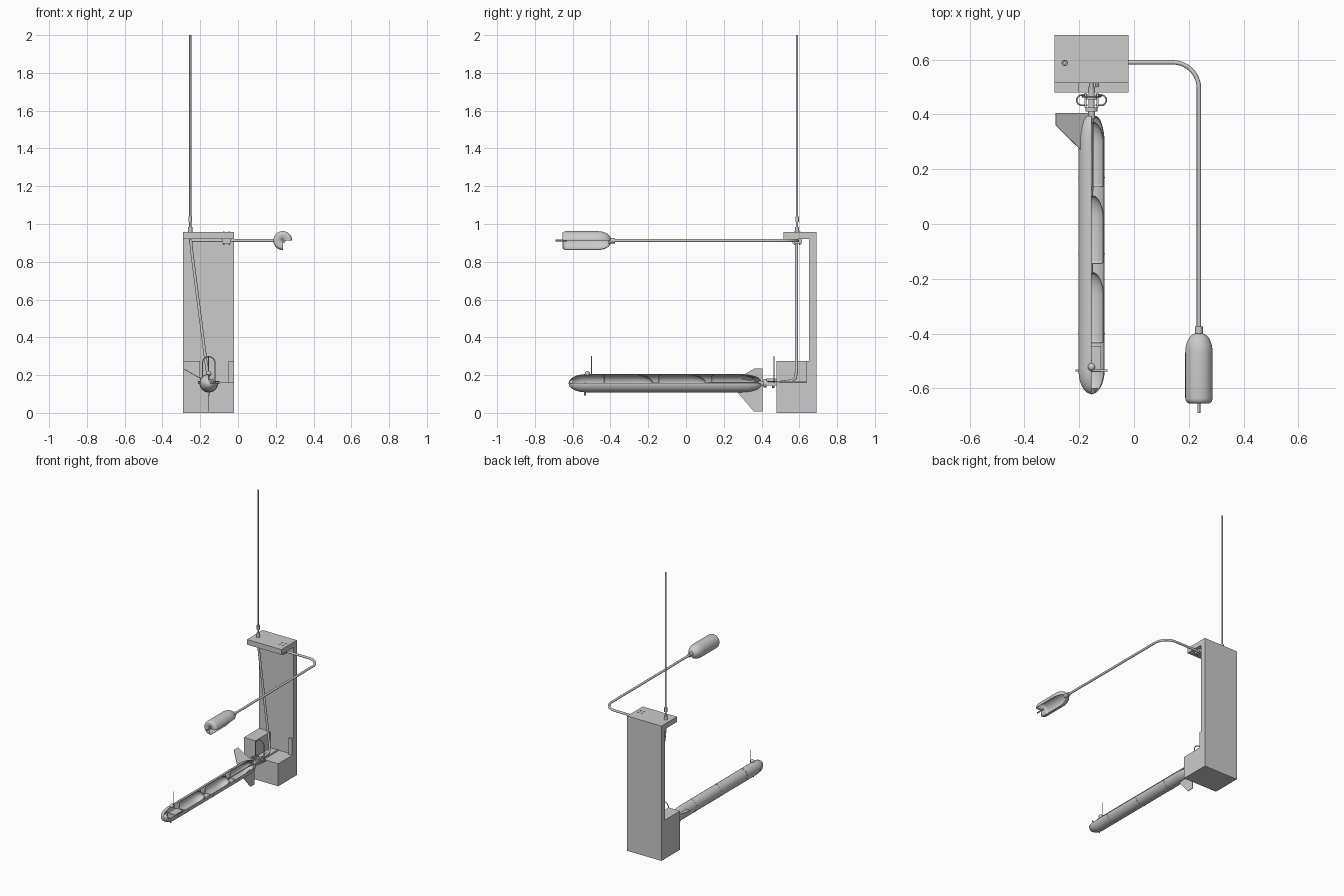
import bpy, bmesh, math
from mathutils import Vector

if "Cube" in bpy.data.objects:
    bpy.data.objects.remove(bpy.data.objects["Cube"])

AX, AZ = -0.155, 0.157       # axis of the long lower hull
PX, PZ = 0.237, 0.912        # axis of the raised pod


def finish(name, bm, smooth=True):
    bmesh.ops.recalc_face_normals(bm, faces=bm.faces)
    me = bpy.data.meshes.new(name)
    bm.to_mesh(me)
    bm.free()
    ob = bpy.data.objects.new(name, me)
    bpy.context.collection.objects.link(ob)
    if smooth:
        bpy.ops.object.select_all(action='DESELECT')
        bpy.context.view_layer.objects.active = ob
        ob.select_set(True)
        bpy.ops.object.shade_smooth_by_angle(angle=math.radians(35))
    return ob


def prism(name, pts, offset):
    """Extrude a flat polygon along an offset vector."""
    bm = bmesh.new()
    f = bm.faces.new([bm.verts.new(p) for p in pts])
    r = bmesh.ops.extrude_face_region(bm, geom=[f])
    bmesh.ops.translate(bm, vec=Vector(offset),
                        verts=[v for v in r['geom'] if isinstance(v, bmesh.types.BMVert)])
    return finish(name, bm, False)


def box(name, lo, hi):
    (x0, y0, z0), (x1, y1, z1) = lo, hi
    return prism(name, [(x0, y0, z0), (x1, y0, z0), (x1, y1, z0), (x0, y1, z0)], (0, 0, z1 - z0))


def lathe(name, profile, cx, cz, a0=0, a1=360, steps=36, wall=0):
    """Revolve (y, radius) points about a y-parallel axis over an angle range."""
    bm = bmesh.new()
    full = a1 - a0 >= 360
    n = steps if full else steps + 1
    cols = []
    for i in range(n):
        a = math.radians(a0 + (a1 - a0) * i / steps)
        cols.append([bm.verts.new((cx + r * math.cos(a), y, cz + r * math.sin(a)))
                     for y, r in profile])
    for i in range(steps):
        a, b = cols[i], cols[(i + 1) % n]
        for j in range(len(profile) - 1):
            bm.faces.new((a[j], b[j], b[j + 1], a[j + 1]))
    bmesh.ops.remove_doubles(bm, verts=bm.verts, dist=1e-6)
    ob = finish(name, bm)
    if wall:
        m = ob.modifiers.new('wall', 'SOLIDIFY')
        m.thickness = wall
        m.offset = -1
    return ob


def arc(y0, y1, r0, r1, n=8, convex_end=True):
    """Elliptical profile from (y0, r0) to (y1, r1)."""
    out = []
    for i in range(n + 1):
        t = math.pi / 2 * i / n
        if convex_end:
            out.append((y0 + (y1 - y0) * math.sin(t), r1 + (r0 - r1) * math.cos(t)))
        else:
            out.append((y0 + (y1 - y0) * (1 - math.cos(t)), r0 + (r1 - r0) * math.sin(t)))
    return out


def tube(name, pts, r, cyclic=False):
    cu = bpy.data.curves.new(name, 'CURVE')
    cu.dimensions = '3D'
    cu.bevel_depth = r
    cu.bevel_resolution = 3
    cu.use_fill_caps = True
    s = cu.splines.new('POLY')
    s.points.add(len(pts) - 1)
    for p, q in zip(s.points, pts):
        p.co = (*q, 1)
    s.use_cyclic_u = cyclic
    s.use_smooth = True
    ob = bpy.data.objects.new(name, cu)
    bpy.context.collection.objects.link(ob)
    return ob


def bend(c, u, v, r, a0, a1, n=10):
    """Points on an arc in the plane of u and v."""
    c, u, v = Vector(c), Vector(u), Vector(v)
    return [c + r * (math.cos(t) * u + math.sin(t) * v)
            for t in (math.radians(a0 + (a1 - a0) * i / n) for i in range(n + 1))]


X, Y, Z = (1, 0, 0), (0, 1, 0), (0, 0, 1)

# Tower: back wall and top shelf in one profile, stepped base in front
prism('tower', [(-0.29, 0.69, 0), (-0.29, 0.65, 0), (-0.29, 0.65, 0.92), (-0.29, 0.515, 0.92),
                (-0.29, 0.515, 0.957), (-0.29, 0.69, 0.957)], (0.27, 0, 0))
box('base_block', (-0.29, 0.48, 0), (-0.02, 0.65, 0.16))
box('base_left_wall', (-0.29, 0.48, 0.16), (-0.2, 0.65, 0.275))
box('base_right_post', (-0.05, 0.637, 0.16), (-0.02, 0.65, 0.275))

# Mast with collar
tube('mast', [(-0.253, 0.588, 0.9), (-0.253, 0.588, 2.0)], 0.006)
tube('mast_collar', [(-0.253, 0.588, 0.955), (-0.253, 0.588, 0.985)], 0.012)
tube('mast_sleeve', [(-0.253, 0.588, 1.01), (-0.253, 0.588, 1.04)], 0.01)

# Shelf screws and arm bracket
for x in (-0.075, -0.047):
    for y in (0.575, 0.603):
        tube('shelf_screw', [(x, y, 0.89), (x, y, 0.959)], 0.004)
box('arm_bracket', (-0.085, 0.565, 0.897), (-0.037, 0.613, 0.92))

# Bent arm
tube('arm', [(-0.25, 0.59, PZ)] + bend((PX - 0.095, 0.495, PZ), X, Y, 0.095, 90, 0, 14)
     + [(PX, -0.39, PZ)], 0.008)

# Cutaway pod, lower right quarter open
lathe('pod_shell', [(-0.655, 0.004)] + arc(-0.655, -0.635, 0.035, 0.05, 6, False)
      + arc(-0.47, -0.40, 0.05, 0.012, 10), PX, PZ, 0, 270, 36, 0.003)
lathe('pod_neck', [(-0.41, 0), (-0.41, 0.014), (-0.375, 0.014), (-0.375, 0)], PX, PZ, steps=16)
tube('pod_pin', [(PX, -0.69, PZ), (PX, -0.63, PZ)], 0.005)

# Cutaway hull, upper right quarter open
lathe('hull_shell', arc(-0.62, -0.53, 0.002, 0.048, 10, False) + arc(0.29, 0.395, 0.048, 0.014, 10),
      AX, AZ, 90, 360, 40, 0.003)
lathe('nose_tip', [(-0.622, 0), (-0.618, 0.011), (-0.598, 0.022), (-0.598, 0)], AX, AZ, steps=16)

# Inner tanks: flat near end, domed far end
for y0, y1 in ((-0.435, -0.175), (-0.145, 0.105), (0.135, 0.375)):
    lathe('inner_tank', [(y0, 0.001), (y0, 0.036)] + arc(y0, y0 + 0.012, 0.036, 0.044, 4, False)
          + arc(y1 - 0.085, y1, 0.044, 0.002, 10), AX, AZ, 90, 360, 36, 0.0015)
    tube('tank_valve', [(AX, y1 - 0.005, AZ), (AX, y1 + 0.03, AZ)], 0.005)
box('nose_equipment', (AX - 0.02, -0.54, AZ - 0.03), (AX + 0.035, -0.445, AZ))

# Seam bands
for y in (0.17, -0.11, -0.4):
    lathe('seam_band', [(y - 0.002, 0.048), (y - 0.002, 0.0492), (y + 0.002, 0.0492), (y + 0.002, 0.048)],
          AX, AZ, 90, 360)

# Tail fins
for deg in (150, 270):
    d = Vector((math.cos(math.radians(deg)), 0, math.sin(math.radians(deg))))
    side = Vector((-d.z, 0, d.x)) * 0.004
    c = Vector((AX, 0, AZ))
    prism('tail_fin', [c + d * r + Vector((0, y, 0)) - side / 2 for r, y in
                       ((0.045, 0.27), (0.15, 0.36), (0.15, 0.405), (0.012, 0.405), (0.02, 0.37))], side)

# Nose fittings
tube('nose_antenna', [(AX, -0.5, 0.2), (AX, -0.5, 0.3)], 0.0025)
bm = bmesh.new()
bmesh.ops.create_uvsphere(bm, u_segments=16, v_segments=10, radius=0.014)
bmesh.ops.translate(bm, vec=(AX, -0.522, 0.208), verts=bm.verts)
finish('nose_lamp', bm)
tube('nose_cross_rod', [(AX - 0.058, -0.535, AZ), (AX + 0.058, -0.535, AZ)], 0.004)
tube('keel_pin', [(AX, -0.535, 0.092), (AX, -0.535, 0.115)], 0.005)

# Tail coupling
lathe('tail_coupling', [(0.385, 0), (0.385, 0.013), (0.41, 0.013), (0.41, 0.022), (0.425, 0.022), (0.425, 0.011),
                        (0.455, 0.011), (0.455, 0.024), (0.468, 0.024), (0.468, 0.011), (0.5, 0.011), (0.5, 0)],
      AX, AZ, steps=20)
for s in (-1, 1):
    x = AX + s * 0.035
    tube('side_handle', [(AX + s * 0.015, 0.433, AZ + 0.01)]
         + bend((x, 0.452, AZ + 0.01), (0, -1, 0), (s, 0, 0), 0.019, 0, 180)
         + [(AX + s * 0.015, 0.471, AZ + 0.01)], 0.003)
    box('coupling_lug', (AX + s * 0.022 - 0.004, 0.425, AZ - 0.012),
        (AX + s * 0.022 + 0.004, 0.478, AZ + 0.025))

# Upright lifting loop
tube('lifting_loop', [(AX - 0.033, 0.465, AZ)] + bend((AX, 0.465, 0.265), X, Z, 0.033, 180, 0, 14)
     + [(AX + 0.033, 0.465, AZ)], 0.003)

# Cable from the mast down into the hull
tube('cable', [(-0.25, 0.585, 0.91), (-0.243, 0.585, 0.84), (AX - 0.008, 0.585, 0.22), (AX, 0.58, 0.185),
               (AX, 0.56, 0.17), (AX, 0.53, 0.166), (AX, 0.47, AZ)], 0.008)
tube('hull_line', [(AX + 0.004, 0.40, AZ + 0.004), (AX + 0.004, 0.12, AZ + 0.004)], 0.003)
tube('outlet_pipe', [(AX + 0.02, 0.5, 0.165), (AX + 0.02, 0.64, 0.165)], 0.005)
